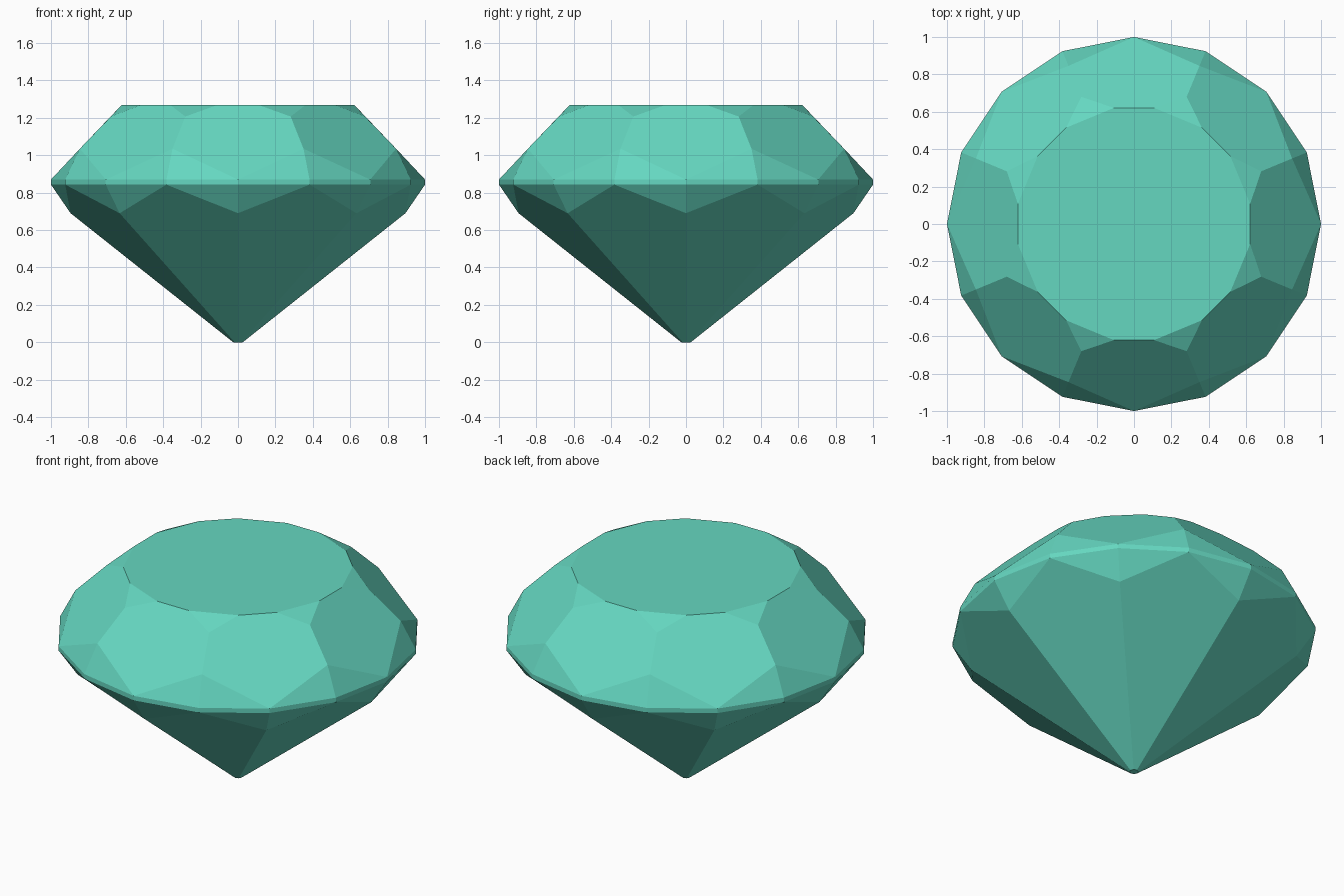
import bpy, bmesh
from math import sin, cos, radians

if "Cube" in bpy.data.objects:
    bpy.data.objects.remove(bpy.data.objects["Cube"])

mat = bpy.data.materials.new("teal gem")
mat.diffuse_color = (0.13, 0.68, 0.53, 1)
mat.use_nodes = True
mat.node_tree.nodes["Principled BSDF"].inputs["Base Color"].default_value = mat.diffuse_color

bm = bmesh.new()


def ring(r, z, angles):
    return [bm.verts.new((r * cos(radians(a)), r * sin(radians(a)), z)) for a in angles]


full = [i * 22.5 for i in range(16)]
main = full[0::2]      # directions of the crown main facets
between = full[1::2]   # directions halfway between them

# Rings of corners, from culet to table
culet = ring(0.025, 0.0, main)
pav = ring(0.895, 0.69, main)
low = ring(1.0, 0.843, full)
high = ring(1.0, 0.87, full)
ridge_low = ring(0.915, 1.035, between)
ridge_high = ring(0.736, 1.207, between)
table = ring(0.63, 1.27, [a + s for a in main for s in (-9.8, 9.8)])

bm.faces.new(culet[::-1])
bm.faces.new(table)
for i in range(8):
    j, k = (i + 1) % 8, i - 1
    a, b, c = 2 * i, 2 * i + 1, (2 * i + 2) % 16
    # Pavilion main facet and lower girdle facets
    bm.faces.new((culet[i], culet[j], pav[j], low[b], pav[i]))
    bm.faces.new((pav[i], low[b], low[a]))
    bm.faces.new((pav[j], low[c], low[b]))
    # Girdle band
    bm.faces.new((low[a], low[b], high[b], high[a]))
    bm.faces.new((low[b], low[c], high[c], high[b]))
    # Upper girdle facets
    bm.faces.new((high[a], high[b], ridge_low[i]))
    bm.faces.new((high[b], high[c], ridge_low[i]))
    # Crown main facet and star facet
    bm.faces.new((high[a], ridge_low[i], ridge_high[i], table[b],
                  table[a], ridge_high[k], ridge_low[k]))
    bm.faces.new((ridge_high[i], table[c], table[b]))

bmesh.ops.recalc_face_normals(bm, faces=bm.faces[:])
mesh = bpy.data.meshes.new("gemstone")
bm.to_mesh(mesh)
bm.free()
mesh.materials.append(mat)
bpy.context.collection.objects.link(bpy.data.objects.new("gemstone", mesh))
